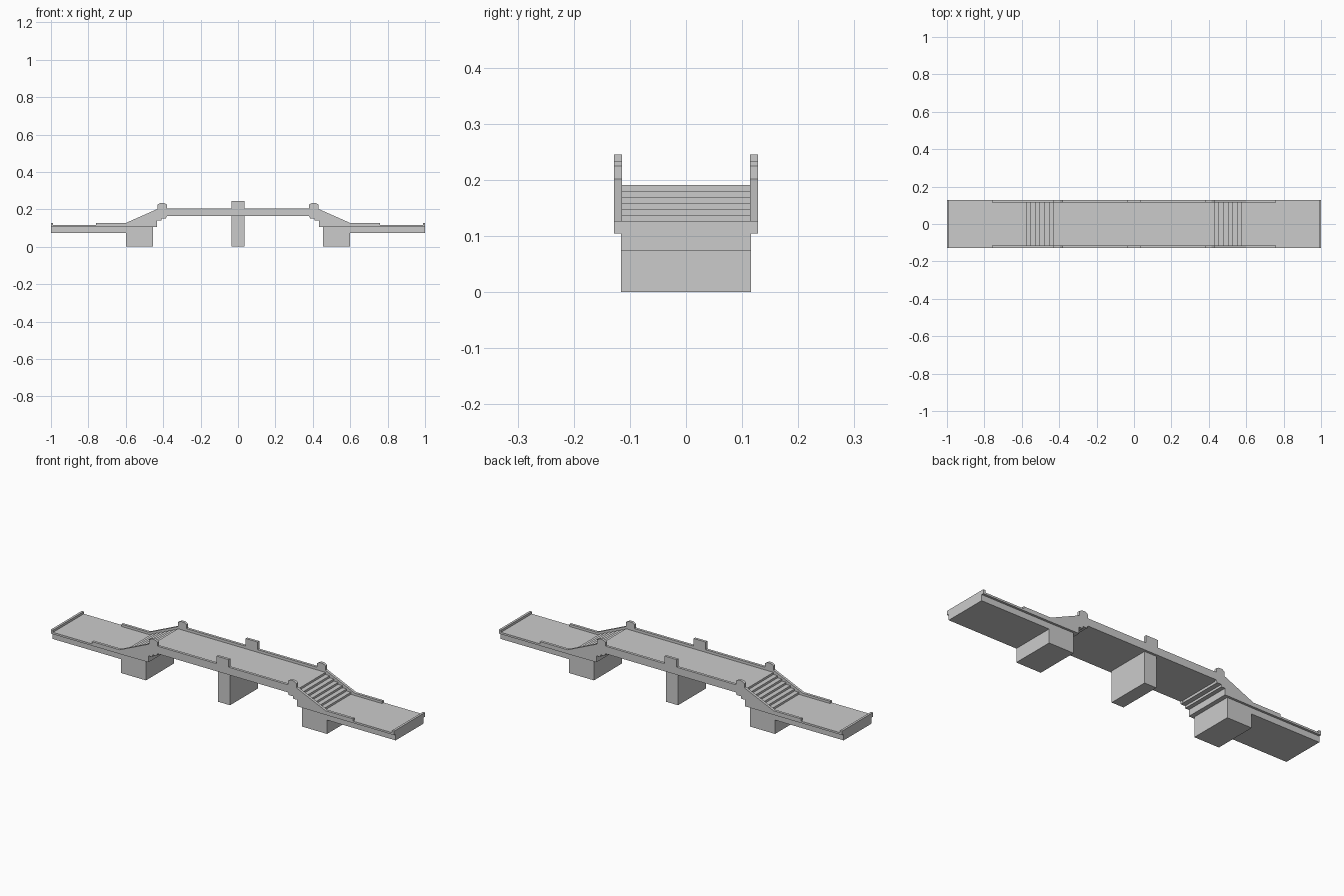
import bpy, bmesh

if "Cube" in bpy.data.objects:
    bpy.data.objects.remove(bpy.data.objects["Cube"])

IN, OUT = 0.116, 0.128   # inner body half width, outer wall half width


def extrude(name, pts, y0, y1, mirror_x=False, mirror_y=False):
    """Extrude an (x, z) profile along y, optionally mirrored."""
    bm = bmesh.new()
    for sx in ((1, -1) if mirror_x else (1,)):
        for sy in ((1, -1) if mirror_y else (1,)):
            a = [bm.verts.new((sx * x, sy * y0, z)) for x, z in pts]
            b = [bm.verts.new((sx * x, sy * y1, z)) for x, z in pts]
            bm.faces.new(a)
            bm.faces.new(b[::-1])
            for i in range(len(pts)):
                j = (i + 1) % len(pts)
                bm.faces.new((a[j], a[i], b[i], b[j]))
    bmesh.ops.recalc_face_normals(bm, faces=bm.faces)
    me = bpy.data.meshes.new(name)
    bm.to_mesh(me)
    bm.free()
    ob = bpy.data.objects.new(name, me)
    bpy.context.collection.objects.link(ob)
    return ob


def rect(x0, x1, z0, z1):
    return [(x0, z0), (x1, z0), (x1, z1), (x0, z1)]


# Low approach decks: slab, wider top plate and end lip
extrude("approach_slab", rect(0.58, 1.0, 0.073, 0.106), -IN, IN, True)
extrude("approach_plate", rect(0.575, 1.0, 0.105, 0.115), -OUT, OUT, True)
extrude("end_lip", rect(0.988, 1.0, 0.115, 0.127), -OUT, OUT, True)

# Piers
extrude("stair_pier", rect(0.455, 0.6, 0, 0.108), -IN, IN, True)
extrude("middle_pier", rect(-0.035, 0.035, 0, 0.17), -IN, IN)

# Raised middle deck
extrude("raised_deck", rect(-0.385, 0.385, 0.165, 0.191), -IN, IN)

# Stairs, with a stepped underside near the raised deck
under = [(0.385, 0.165), (0.385, 0.152), (0.41, 0.152), (0.41, 0.14),
         (0.432, 0.14), (0.432, 0.106)]
stairs = under + [(0.578, 0.106)]
run, rise = 0.148 / 6, 0.076 / 7
for i in range(7):
    x = 0.578 - i * run
    stairs += [(x, 0.115 + i * rise), (x, 0.115 + (i + 1) * rise)]
stairs.append((0.385, 0.191))
extrude("stairs", stairs, -IN, IN, True)

# Side walls: kerb, sloped parapet and level parapet
wall = under + [(0.61, 0.105), (0.76, 0.105), (0.76, 0.127), (0.6, 0.127),
                (0.43, 0.202), (0.43, 0.205), (0.38, 0.205), (0.38, 0.165)]
extrude("stair_parapet", wall[1:], IN - 0.002, OUT, True, True)
extrude("level_parapet", rect(-0.38, 0.38, 0.165, 0.205), IN - 0.002, OUT, False, True)

# Posts on the parapets
cap = [(0.38, 0.19), (0.43, 0.19), (0.43, 0.225), (0.415, 0.234),
       (0.395, 0.234), (0.38, 0.225)]
extrude("stair_post", cap, IN - 0.002, OUT, True, True)
extrude("middle_post", rect(-0.035, 0.035, 0.165, 0.245), IN - 0.002, OUT, False, True)
